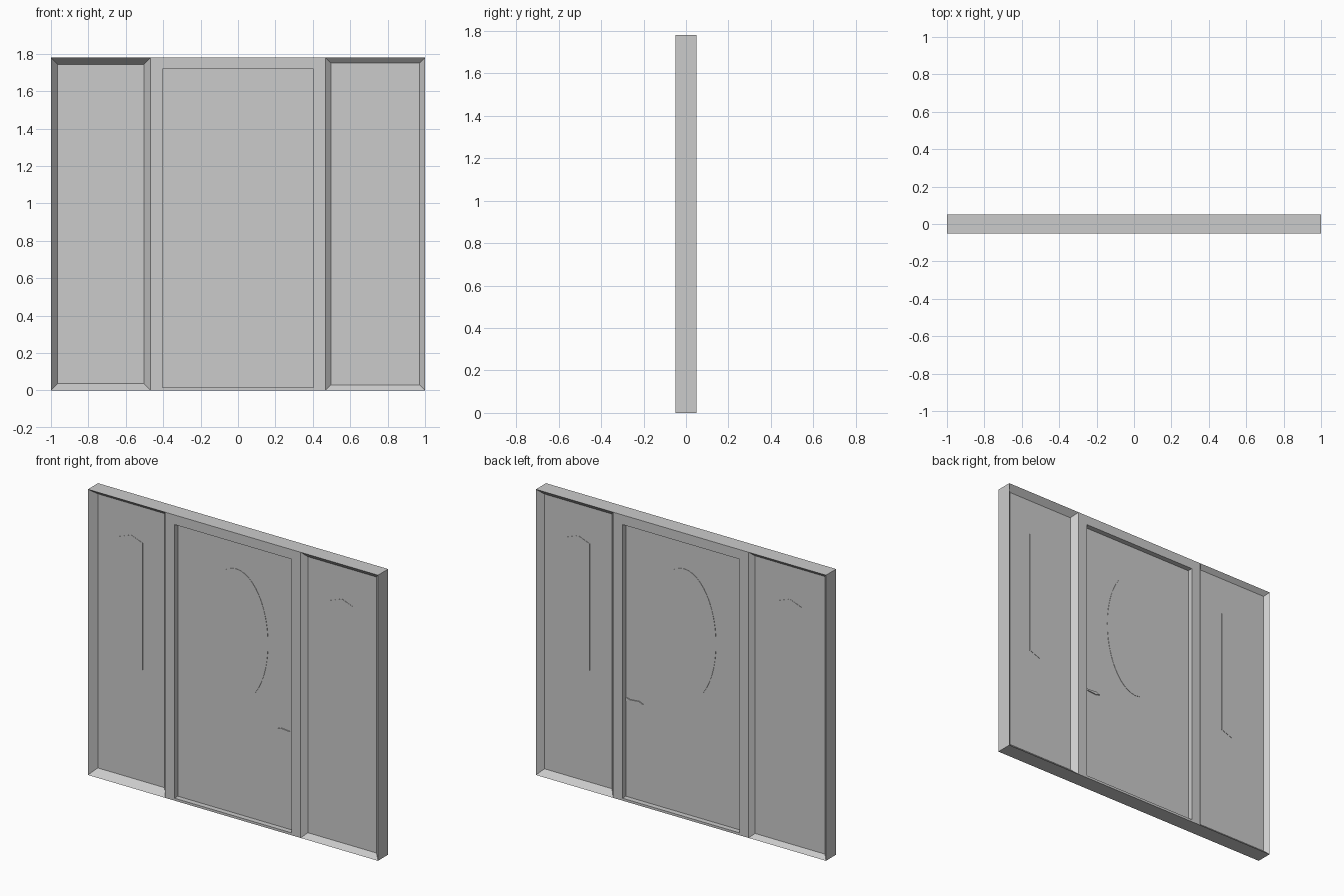
import bpy, bmesh
from math import sin, cos, pi

if "Cube" in bpy.data.objects:
    bpy.data.objects.remove(bpy.data.objects["Cube"], do_unlink=True)

HALF = 0.05      # half the wall depth
TOP = 1.78

grey = bpy.data.materials.new("plain grey")
grey.use_nodes = True
colour = (0.6, 0.6, 0.6, 1)
grey.diffuse_color = colour
grey.node_tree.nodes["Principled BSDF"].inputs["Base Color"].default_value = colour


def finish(bm, name):
    bmesh.ops.recalc_face_normals(bm, faces=bm.faces)
    mesh = bpy.data.meshes.new(name)
    bm.to_mesh(mesh)
    bm.free()
    mesh.materials.append(grey)
    obj = bpy.data.objects.new(name, mesh)
    bpy.context.collection.objects.link(obj)
    return obj


def bay(name, front, back, walls):
    """Recessed bay: front and back are lists of (x0, x1, z0, z1, y) rings
    from the outer rim inward; walls lists the open rim sides to close."""
    bm = bmesh.new()

    def ring(x0, x1, z0, z1, y):
        return [bm.verts.new((x, y, z))
                for x, z in ((x0, z0), (x1, z0), (x1, z1), (x0, z1))]

    def bridge(a, b, sides=range(4)):
        for i in sides:
            j = (i + 1) % 4
            bm.faces.new((a[i], a[j], b[j], b[i]))

    rims = []
    for rings in (front, back):
        loops = [ring(*r) for r in rings]
        for a, b in zip(loops, loops[1:]):
            bridge(a, b)
        bm.faces.new(loops[-1])
        rims.append(loops[0])
    bridge(rims[0], rims[1], walls)
    return finish(bm, name)


def splayed(x0, x1, inset, depth, side):
    """Rim at the wall face, then a smaller pane set back from it."""
    return [(x0, x1, 0, TOP, side * HALF),
            (x0 + inset, x1 - inset, inset, TOP - inset, side * (HALF - depth))]


def stepped(side):
    """Flat door frame, then a square step back to the door leaf."""
    hole = (-0.403, 0.403, 0.015, 1.72)
    return [(-0.467, 0.467, 0, TOP, side * HALF),
            (*hole, side * HALF), (*hole, side * 0.017)]


def plate(name, outline, y, side, thick):
    """Thin raised plate on a surface at depth y, facing front or back."""
    bm = bmesh.new()
    face = bm.faces.new([bm.verts.new((x, y, z)) for x, z in outline])
    new = bmesh.ops.extrude_face_region(bm, geom=[face])["geom"]
    verts = [v for v in new if isinstance(v, bmesh.types.BMVert)]
    bmesh.ops.translate(bm, verts=verts, vec=(0, side * thick, 0))
    finish(bm, name)


# Wall bays: the door in its frame and a splayed side panel on each side
bay("door_and_frame", stepped(-1), stepped(1), (0, 2))
bay("right_side_panel", splayed(-1, -0.467, 0.036, 0.046, -1),
    splayed(-1, -0.467, 0.025, 0.026, 1), (0, 2, 3))
bay("left_side_panel", splayed(0.467, 1, 0.03, 0.028, -1),
    splayed(0.467, 1, 0.034, 0.036, 1), (0, 1, 2))

# Shallow ornaments, repeated on both faces
oval = [(0.22 * cos(2 * pi * i / 48), 1.13 + 0.41 * sin(2 * pi * i / 48))
        for i in range(48)]
lever = [(0.28, 0.62), (0.31, 0.612), (0.37, 0.618), (0.40, 0.61),
         (0.40, 0.634), (0.37, 0.626), (0.31, 0.632)]


def hexagon(cx):
    return [(cx - 0.08, 0.73), (cx, 0.70), (cx + 0.08, 0.73),
            (cx + 0.08, 1.52), (cx, 1.55), (cx - 0.08, 1.52)]


for side, label in ((-1, "front"), (1, "back")):
    plate("door_oval_" + label, oval, side * 0.017, side, 0.002)
    plate("door_lever_" + label, lever, side * 0.017, side, 0.006)
    right_y = -0.004 if side < 0 else 0.024
    left_y = -0.022 if side < 0 else 0.014
    plate("right_hexagon_" + label, hexagon(-0.733), right_y, side, 0.002)
    plate("left_hexagon_" + label, hexagon(0.733), left_y, side, 0.002)
